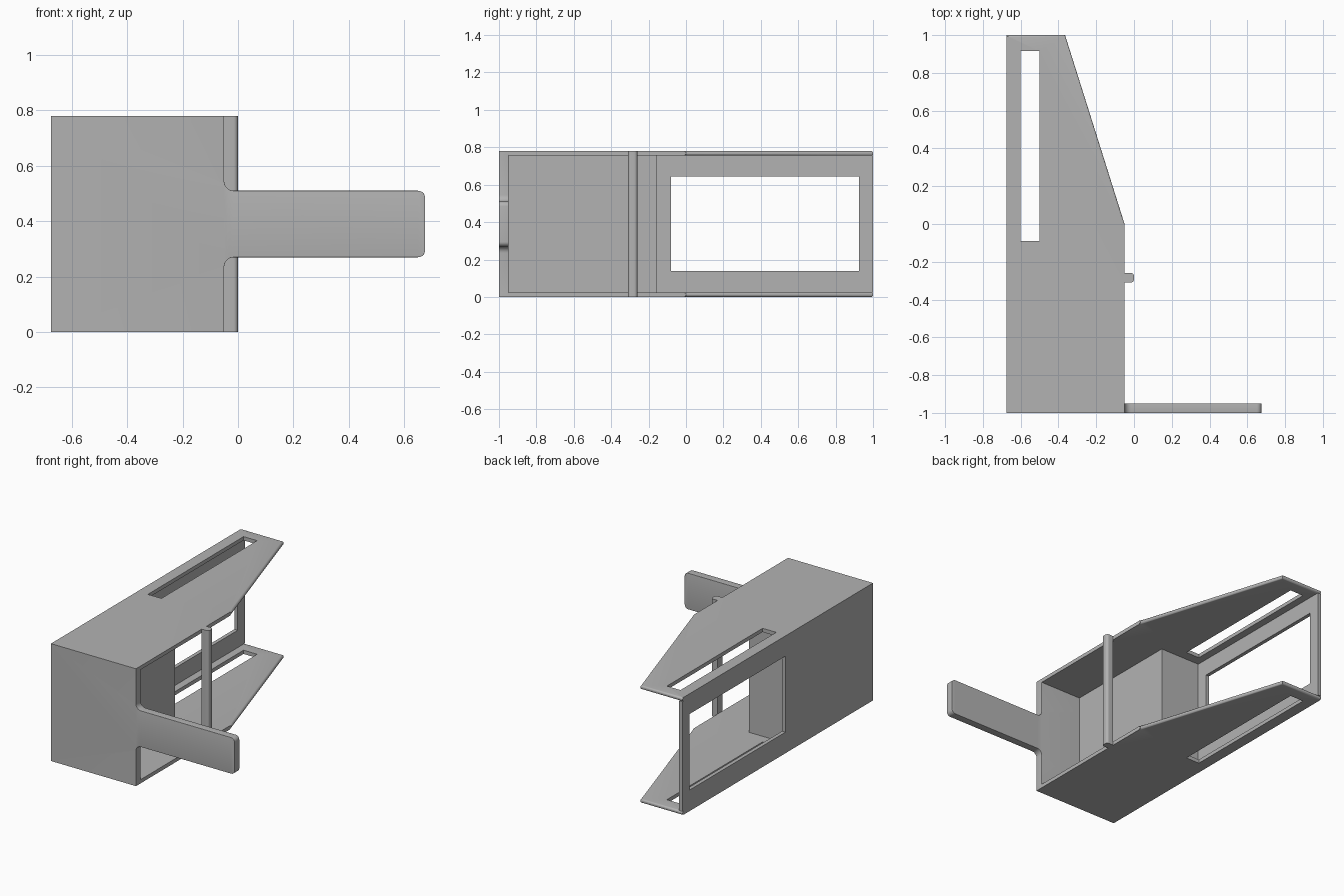
import bpy, bmesh, math
from mathutils import Vector

old = bpy.data.objects.get("Cube")
if old:
    bpy.data.objects.remove(old, do_unlink=True)

# Single flat grey
grey = bpy.data.materials.new("plain grey")
grey.use_nodes = True
colour = (0.45, 0.45, 0.45, 1)
grey.diffuse_color = colour
grey.node_tree.nodes["Principled BSDF"].inputs["Base Color"].default_value = colour

# Main sizes
LEFT, RIGHT, TIP = -0.675, -0.05, 0.675
HEIGHT, THICK, FRONT = 0.78, 0.025, 0.05


def rect(a0, b0, a1, b1):
    return [(a0, b0), (a1, b0), (a1, b1), (a0, b1)]


def arc(a, b, radius, start, end, steps=6):
    angles = [math.radians(start + (end - start) * i / steps) for i in range(steps + 1)]
    return [(a + radius * math.cos(t), b + radius * math.sin(t)) for t in angles]


def slab(name, loops, place, depth, bevel_rule=None, radius=0.01):
    """Fill outline loops (later loops are holes), extrude, round chosen edges."""
    bm = bmesh.new()
    edges = []
    for loop in loops:
        verts = [bm.verts.new(place(a, b)) for a, b in loop]
        edges += [bm.edges.new((v, verts[i - 1])) for i, v in enumerate(verts)]
    bmesh.ops.triangle_fill(bm, edges=edges, use_beauty=True)
    ext = bmesh.ops.extrude_face_region(bm, geom=bm.faces[:])
    moved = [g for g in ext["geom"] if isinstance(g, bmesh.types.BMVert)]
    bmesh.ops.translate(bm, verts=moved, vec=Vector(depth))
    bmesh.ops.recalc_face_normals(bm, faces=bm.faces[:])
    if bevel_rule:
        picked = [e for e in bm.edges if e.calc_face_angle(0) > 0.8
                  and bevel_rule(e.verts[0].co, e.verts[1].co)]
        bmesh.ops.bevel(bm, geom=picked, offset=radius, segments=4,
                        profile=0.5, affect='EDGES', clamp_overlap=True)
    mesh = bpy.data.meshes.new(name)
    bm.to_mesh(mesh)
    bm.free()
    mesh.materials.append(grey)
    obj = bpy.data.objects.new(name, mesh)
    bpy.context.collection.objects.link(obj)
    bpy.ops.object.select_all(action='DESELECT')
    obj.select_set(True)
    bpy.context.view_layer.objects.active = obj
    bpy.ops.object.shade_smooth_by_angle(angle=math.radians(35))
    return obj


# Top and bottom plates with tapered rear and a long slot
plate = [(LEFT, FRONT - 1), (RIGHT, FRONT - 1), (RIGHT, 0), (-0.365, 1), (LEFT, 1)]
slot = rect(-0.6, -0.09, -0.5, 0.915)


def rear_rim(p, q):
    return (min(p.y, q.y) > -0.01 and abs(p.z - q.z) < 0.001
            and max(p.x, q.x) > -0.37 and max(p.y, q.y) > 0.95)


for name, z in (("bottom_plate", 0), ("top_plate", HEIGHT - THICK)):
    slab(name, [plate, slot], lambda a, b: (a, b, z), (0, 0, THICK), rear_rim)

# Side wall with a large window
slab("side_wall",
     [rect(FRONT - 1, THICK, 1, HEIGHT - THICK), rect(-0.08, 0.14, 0.925, 0.645)],
     lambda a, b: (LEFT, a, b), (THICK, 0, 0))

# Front plate with a filleted tab reaching out to the left side
low, high, f, c = 0.27, 0.51, 0.035, 0.025
outline = [(LEFT, 0), (RIGHT, 0), (RIGHT, THICK)]
outline += arc(RIGHT + f, low - f, f, 180, 90)
outline += arc(TIP - c, low + c, c, -90, 0)
outline += arc(TIP - c, high - c, c, 0, 90)
outline += arc(RIGHT + f, high + f, f, 270, 180)
outline += [(RIGHT, HEIGHT - THICK), (RIGHT, HEIGHT), (LEFT, HEIGHT)]


def tab_rim(p, q):
    if min(p.x, q.x) < RIGHT - 0.001 or abs(p.y - q.y) > 0.001:
        return False
    inner = min(p.z, q.z) > THICK - 0.001 and max(p.z, q.z) < HEIGHT - THICK + 0.001
    return p.y < -0.99 or inner


slab("front_plate", [outline], lambda a, b: (a, -1, b), (0, FRONT, 0), tab_rim, 0.016)

# Solid block in the front corner
slab("inner_block", [rect(LEFT + THICK, FRONT - 1, -0.355, -0.155)],
     lambda a, b: (a, b, THICK), (0, 0, HEIGHT - 2 * THICK))

# Upright rod against the plate edges, rounded on its outer side
r = 0.016
rod = [(RIGHT, -0.31)] + arc(-r, -0.31 + r, r, -90, 0) + arc(-r, -0.26 - r, r, 0, 90) + [(RIGHT, -0.26)]
slab("upright_rod", [rod], lambda a, b: (a, b, 0), (0, 0, HEIGHT))
